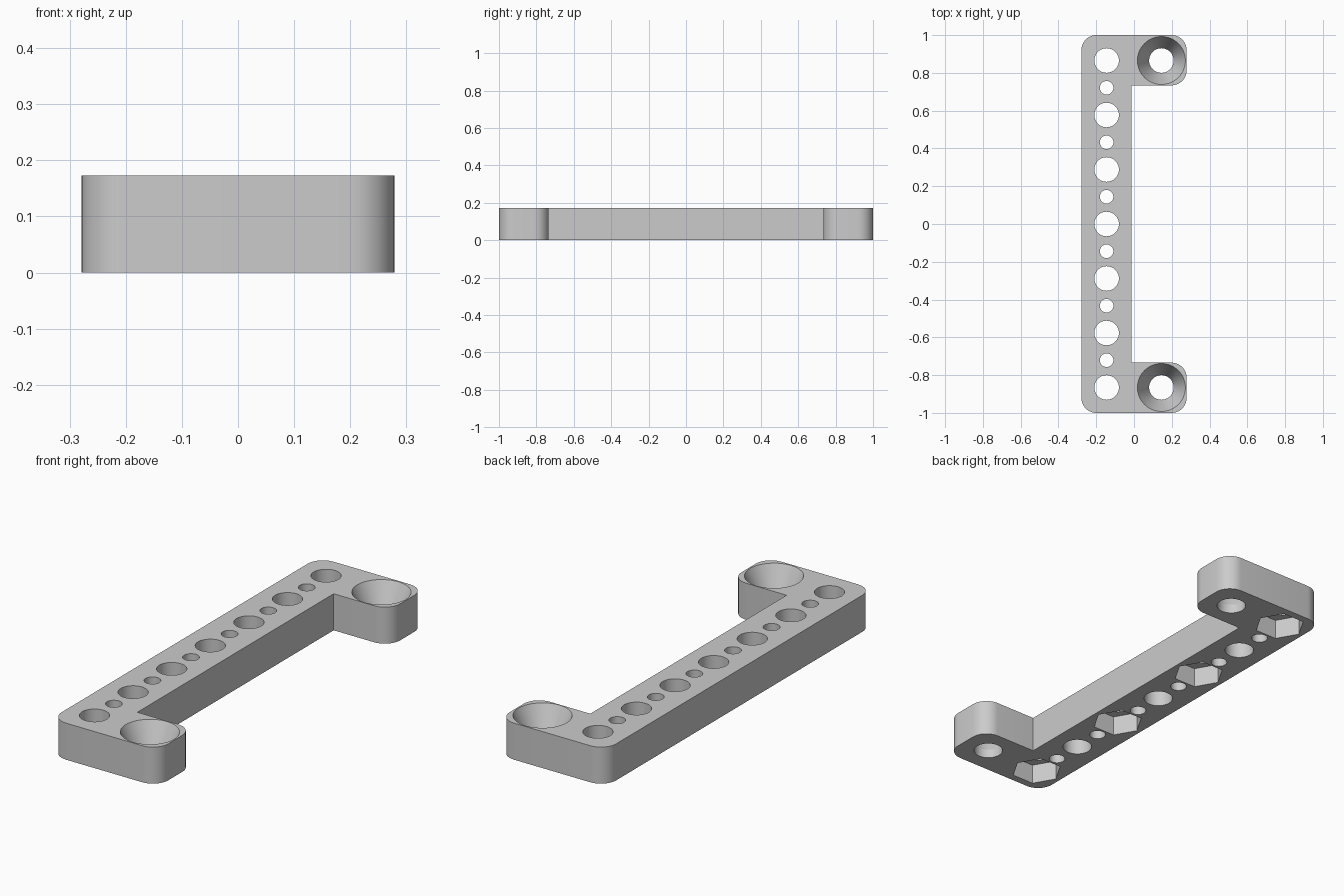
import bpy, bmesh, math

cube = bpy.data.objects.get("Cube")
if cube:
    bpy.data.objects.remove(cube, do_unlink=True)

HEIGHT = 0.173
HALF_W = 0.279
ARM = 0.266          # width of the bar and of each arm
CORNER = 0.08
PITCH = 0.2885       # spacing of the large holes
ROW_X = -0.145
BORE = 0.065

grey = bpy.data.materials.new("light_grey")
grey.use_nodes = True
colour = (0.6, 0.6, 0.6, 1)
grey.diffuse_color = colour
grey.node_tree.nodes["Principled BSDF"].inputs["Base Color"].default_value = colour


def make_object(name, bm):
    bmesh.ops.recalc_face_normals(bm, faces=bm.faces)
    mesh = bpy.data.meshes.new(name)
    bm.to_mesh(mesh)
    bm.free()
    mesh.materials.append(grey)
    obj = bpy.data.objects.new(name, mesh)
    bpy.context.collection.objects.link(obj)
    return obj


def arc(cx, cy, start):
    """Quarter round corner, counter-clockwise."""
    return [(cx + CORNER * math.cos(math.radians(start + a)),
             cy + CORNER * math.sin(math.radians(start + a))) for a in range(0, 91, 9)]


def add_prism(bm, x, y, rings, sides):
    """Stack of (radius, z) rings joined into a closed solid."""
    loops = [[bm.verts.new((x + r * math.cos(math.tau * i / sides),
                            y + r * math.sin(math.tau * i / sides), z))
              for i in range(sides)] for r, z in rings]
    for low, high in zip(loops, loops[1:]):
        for i in range(sides):
            j = (i + 1) % sides
            bm.faces.new((low[i], low[j], high[j], high[i]))
    bm.faces.new(loops[0][::-1])
    bm.faces.new(loops[-1])


# C-shaped bracket body
inner_y = 1 - ARM
inner_x = -HALF_W + ARM
c = CORNER
outline = (arc(HALF_W - c, 1 - c, 0) + arc(-HALF_W + c, 1 - c, 90)
           + arc(-HALF_W + c, -1 + c, 180) + arc(HALF_W - c, -1 + c, 270)
           + arc(HALF_W - c, -inner_y - c, 0)
           + [(inner_x, -inner_y), (inner_x, inner_y)]
           + arc(HALF_W - c, inner_y + c, 270))
bm = bmesh.new()
base = bm.faces.new([bm.verts.new((x, y, 0)) for x, y in outline])
top = bmesh.ops.extrude_face_region(bm, geom=[base])["geom"]
bmesh.ops.translate(bm, vec=(0, 0, HEIGHT),
                    verts=[v for v in top if isinstance(v, bmesh.types.BMVert)])
body = make_object("bracket_body", bm)

# Round holes along the bar, and countersunk holes in the arms
low, high = -0.05, HEIGHT + 0.05
holes = bmesh.new()
for i in range(-3, 4):
    add_prism(holes, ROW_X, i * PITCH, [(BORE, low), (BORE, high)], 48)
    if i < 3:
        add_prism(holes, ROW_X, (i + 0.5) * PITCH, [(0.036, low), (0.036, high)], 32)
for side in (-1, 1):
    add_prism(holes, -ROW_X, side * 3 * PITCH,
              [(BORE, low), (BORE, 0.043), (0.127, HEIGHT), (0.127, high)], 64)

# Hexagonal nut pockets in the underside
pockets = bmesh.new()
for i in (-3, -1, 1, 3):
    add_prism(pockets, ROW_X, i * PITCH, [(0.114, low), (0.114, 0.095)], 6)

for name, cutter_bm in (("hole_cutter", holes), ("pocket_cutter", pockets)):
    cutter = make_object(name, cutter_bm)
    cutter.hide_render = True
    cut = body.modifiers.new(name, "BOOLEAN")
    cut.operation = "DIFFERENCE"
    cut.solver = "EXACT"
    cut.object = cutter
    bpy.ops.object.select_all(action="DESELECT")
    body.select_set(True)
    bpy.context.view_layer.objects.active = body
    bpy.ops.object.modifier_apply(modifier=name)
    bpy.data.objects.remove(cutter, do_unlink=True)

bpy.ops.object.shade_smooth_by_angle(angle=math.radians(25))
